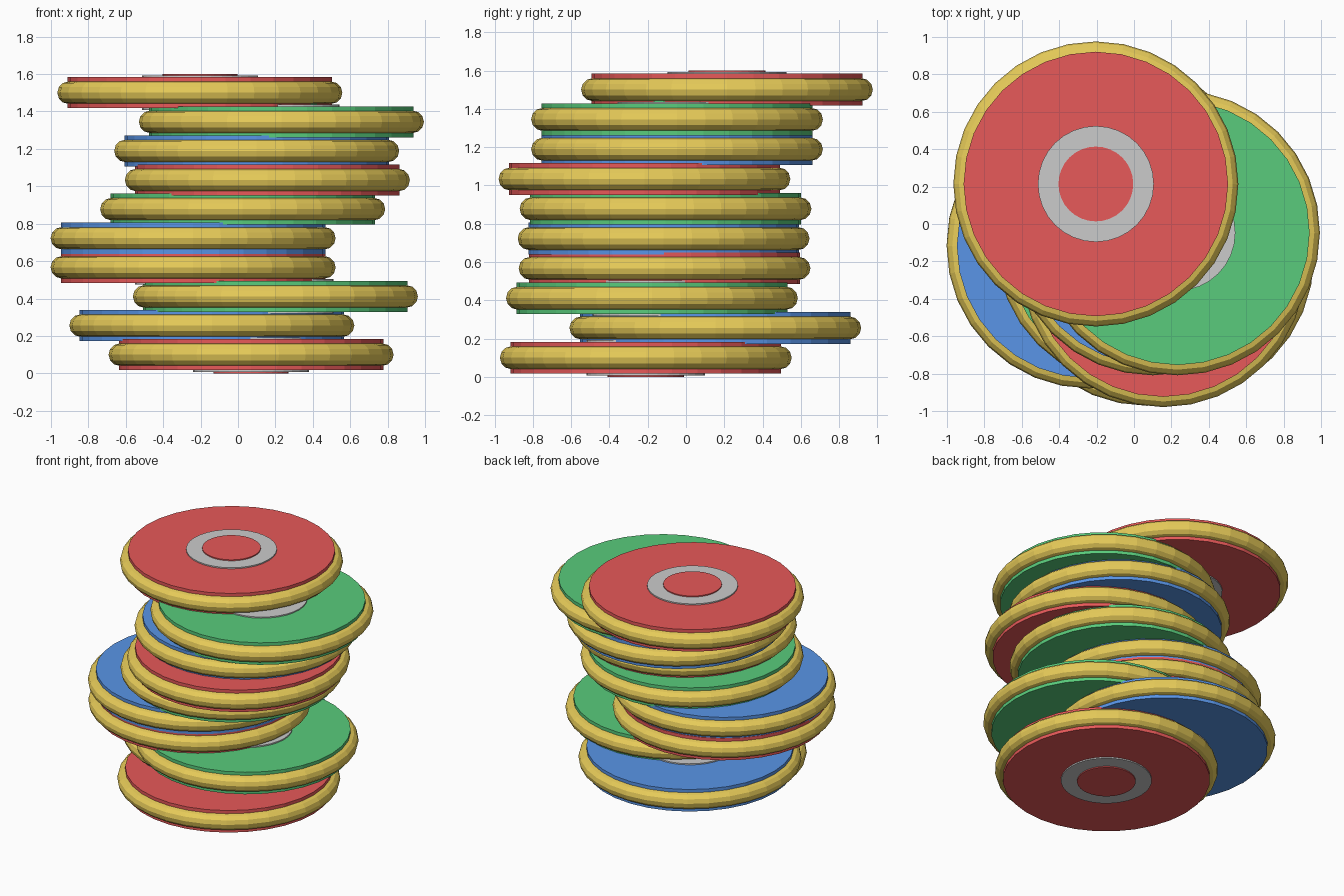
import bpy

if "Cube" in bpy.data.objects:
    bpy.data.objects.remove(bpy.data.objects["Cube"])

SIDES = 32
STEP = 0.1556      # height between chip centres
BASE = 0.10        # centre height of the lowest chip


def material(name, rgb):
    m = bpy.data.materials.new(name)
    m.diffuse_color = (*rgb, 1)
    m.use_nodes = True
    m.node_tree.nodes["Principled BSDF"].inputs["Base Color"].default_value = m.diffuse_color
    return m


red = material("red", (0.8, 0.1, 0.1))
blue = material("blue", (0.1, 0.3, 0.8))
green = material("green", (0.1, 0.6, 0.2))
gold = material("gold", (0.8, 0.6, 0.1))


def finish(name, mat):
    ob = bpy.context.object
    ob.name = name
    if mat:
        ob.data.materials.append(mat)


def disc(name, radius, height, loc, mat=None):
    bpy.ops.mesh.primitive_cylinder_add(vertices=SIDES, radius=radius, depth=height, location=loc)
    finish(name, mat)


def chip(i, x, y, mat):
    loc = (x, y, BASE + i * STEP)
    # coloured body
    disc(f"chip_body_{i + 1}", 0.707, 0.166, loc, mat)
    # rounded gold rim
    bpy.ops.mesh.primitive_torus_add(major_segments=SIDES, minor_segments=12,
                                     major_radius=0.702, minor_radius=0.06, location=loc)
    finish(f"chip_rim_{i + 1}", gold)
    # raised grey ring and coloured centre, showing on both faces
    disc(f"chip_ring_{i + 1}", 0.31, 0.184, loc)
    disc(f"chip_centre_{i + 1}", 0.20, 0.20, loc, mat)


# chip centres from bottom to top
centres = [(0.07, -0.21), (-0.14, 0.153), (0.20, -0.178), (-0.24, -0.112), (-0.24, -0.117),
           (0.025, -0.107), (0.157, -0.217), (0.10, -0.047), (0.232, -0.047), (-0.204, 0.214)]
for i, (x, y) in enumerate(centres):
    chip(i, x, y, (red, blue, green)[i % 3])
